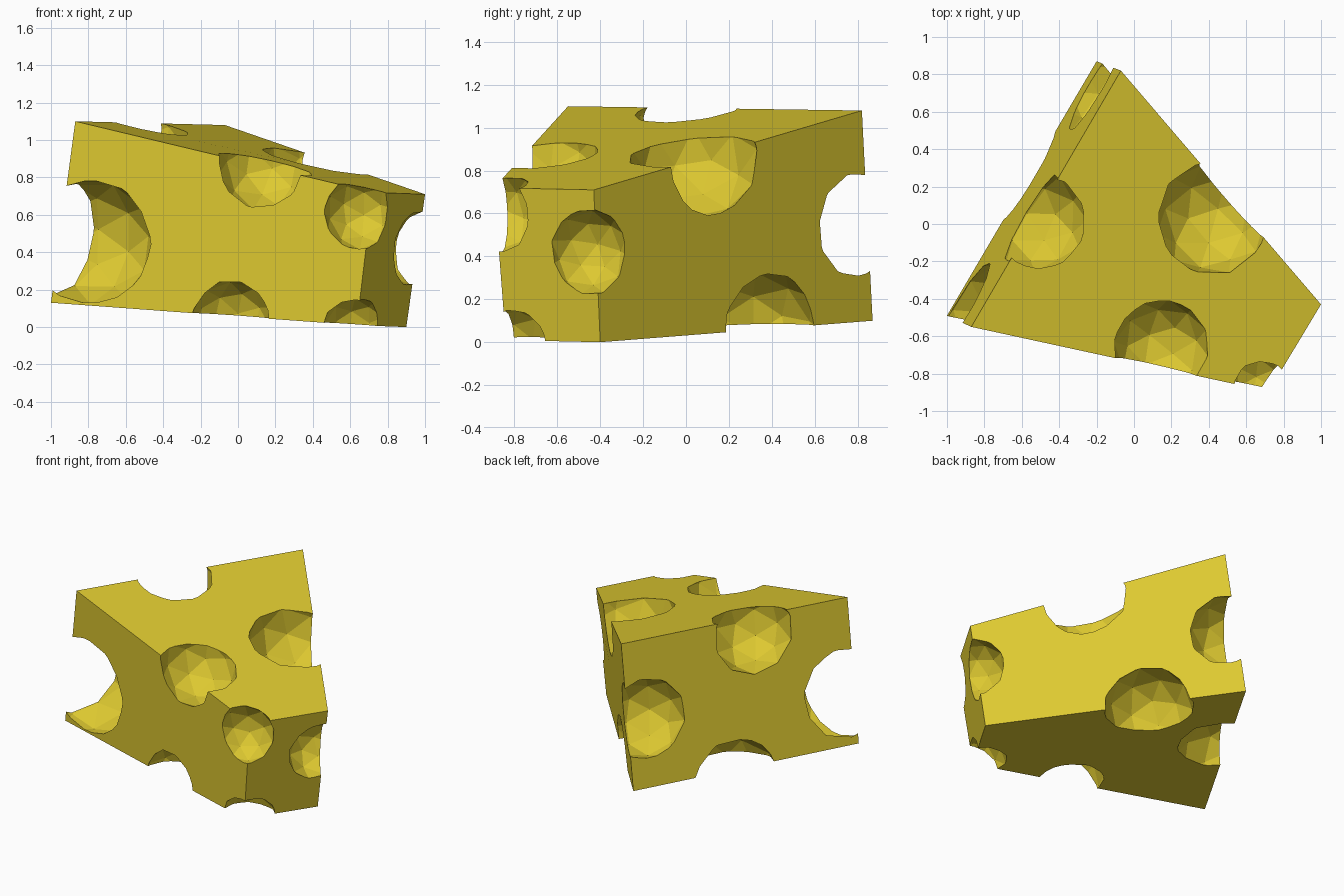
import bpy
import bmesh
import random
from mathutils import Euler, Vector

random.seed(4)

default_cube = bpy.data.objects.get("Cube")
if default_cube:
    bpy.data.objects.remove(default_cube, do_unlink=True)

# Single flat yellow
yellow = bpy.data.materials.new("cheese_yellow")
yellow.use_nodes = True
colour = (0.73, 0.585, 0.03, 1)
yellow.diffuse_color = colour
yellow.node_tree.nodes["Principled BSDF"].inputs["Base Color"].default_value = colour


def make_object(name, bm):
    mesh = bpy.data.meshes.new(name)
    bm.to_mesh(mesh)
    bm.free()
    mesh.materials.append(yellow)
    obj = bpy.data.objects.new(name, mesh)
    bpy.context.scene.collection.objects.link(obj)
    return obj


# Wedge corners in order: left end, back, right, front
top = [(-0.87, -0.55, 1.10), (-0.07, 0.82, 1.08), (1.0, -0.43, 0.71), (0.72, -0.895, 0.72)]
bottom = [(-1.0, -0.49, 0.13), (-0.2, 0.87, 0.10), (0.9, -0.4, 0.0), (0.635, -0.84, 0.01)]

bm = bmesh.new()
upper = [bm.verts.new(p) for p in top]
lower = [bm.verts.new(p) for p in bottom]
bm.faces.new(upper)
bm.faces.new(lower[::-1])
for i in range(4):
    j = (i + 1) % 4
    bm.faces.new((upper[j], upper[i], lower[i], lower[j]))
bmesh.ops.recalc_face_normals(bm, faces=bm.faces)
wedge = make_object("cheese_wedge", bm)

# Round holes: centre and radius
holes = {
    "front_top_hole": ((0.145, -0.66, 0.875), 0.257),
    "front_corner_hole": ((0.655, -0.87, 0.61), 0.198),
    "front_bottom_hole": ((-0.03, -0.66, 0.035), 0.215),
    "front_corner_bottom_hole": ((0.63, -0.78, -0.02), 0.18),
    "left_end_hole": ((-0.79, -0.54, 0.455), 0.335),
    "rear_side_top_hole": ((-0.525, 0.02, 0.98), 0.272),
    "right_side_top_hole": ((0.42, 0.035, 0.865), 0.305),
    "right_corner_hole": ((0.94, -0.455, 0.42), 0.20),
    "back_corner_hole": ((-0.19, 0.725, 0.555), 0.27),
    "right_side_bottom_hole": ((0.16, 0.34, 0.05), 0.29),
    "rear_side_bottom_hole": ((-0.54, 0.24, 0.01), 0.305),
}

cutters = []
for name, (centre, radius) in holes.items():
    bm = bmesh.new()
    bmesh.ops.create_icosphere(bm, subdivisions=2, radius=radius * 1.02)
    turn = Euler([random.uniform(0, 3) for _ in range(3)]).to_matrix()
    for v in bm.verts:
        v.co = turn @ v.co + Vector(centre)
    cutter = make_object(name, bm)
    cutter.hide_render = True
    cutters.append(cutter)
    cut = wedge.modifiers.new(name, "BOOLEAN")
    cut.operation = "DIFFERENCE"
    cut.solver = "EXACT"
    cut.object = cutter

# Bake the cuts and discard the helpers
graph = bpy.context.evaluated_depsgraph_get()
carved = bpy.data.meshes.new_from_object(wedge.evaluated_get(graph))
wedge.modifiers.clear()
wedge.data = carved
for cutter in cutters:
    bpy.data.objects.remove(cutter, do_unlink=True)
